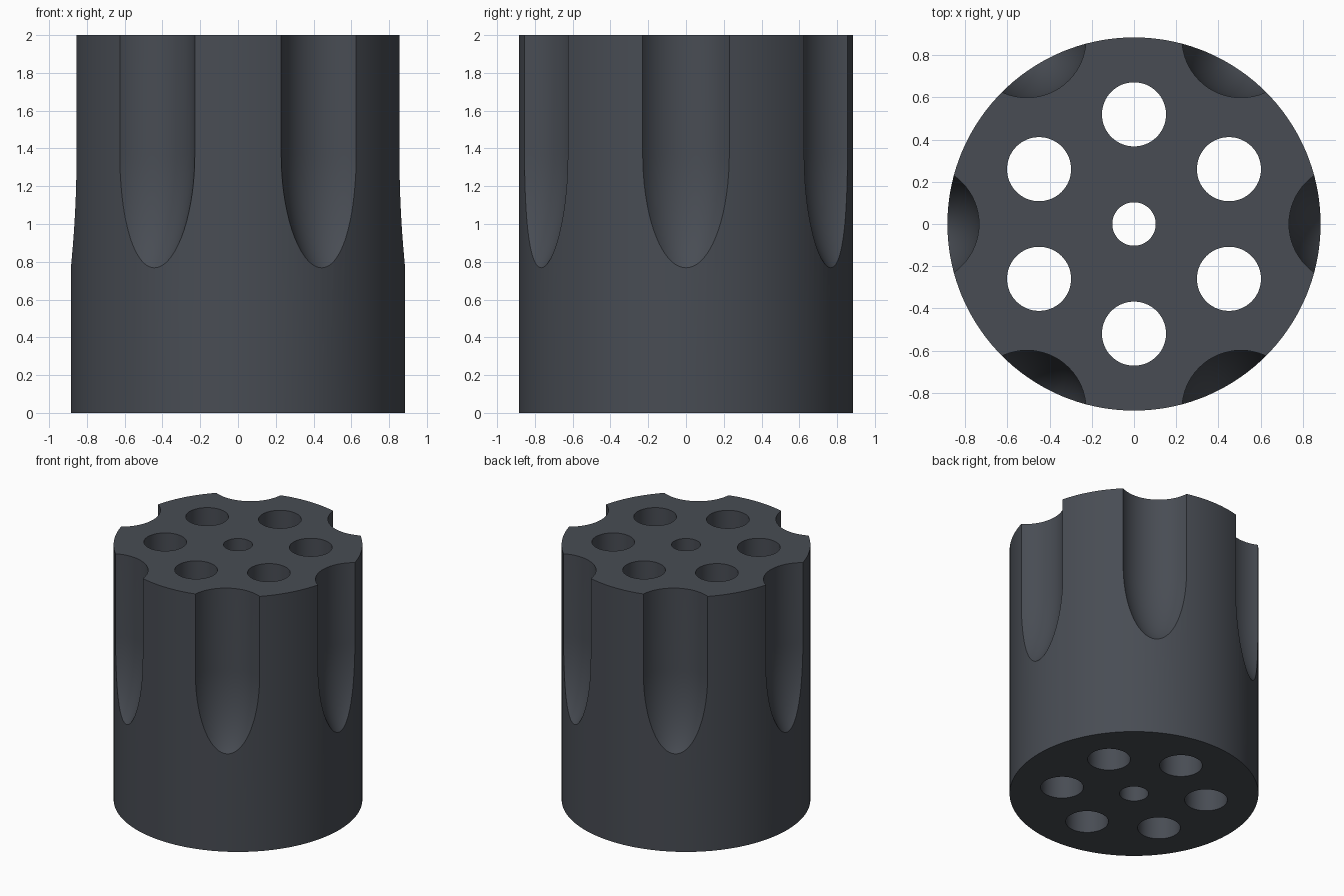
import bpy, bmesh, math

if "Cube" in bpy.data.objects:
    bpy.data.objects.remove(bpy.data.objects["Cube"])

R, H = 0.885, 2.0

steel = bpy.data.materials.new("dark blue grey steel")
steel.diffuse_color = (0.065, 0.073, 0.088, 1)
steel.use_nodes = True
steel.node_tree.nodes["Principled BSDF"].inputs["Base Color"].default_value = steel.diffuse_color


def lathe(name, profile, x=0.0, y=0.0, segs=64):
    """Closed solid turned from (radius, z) points; radius 0 makes a pole."""
    bm = bmesh.new()
    rings = []
    for r, z in profile:
        if r == 0:
            rings.append([bm.verts.new((x, y, z))] * segs)
        else:
            rings.append([bm.verts.new((x + r * math.cos(math.tau * i / segs),
                                        y + r * math.sin(math.tau * i / segs), z))
                          for i in range(segs)])
    for a, b in zip(rings, rings[1:]):
        for i in range(segs):
            j = (i + 1) % segs
            bm.faces.new(list(dict.fromkeys((a[i], a[j], b[j], b[i]))))
    if profile[0][0] > 0:
        bm.faces.new(rings[0][::-1])
    if profile[-1][0] > 0:
        bm.faces.new(rings[-1])
    bmesh.ops.recalc_face_normals(bm, faces=bm.faces)
    me = bpy.data.meshes.new(name)
    bm.to_mesh(me)
    bm.free()
    me.materials.append(steel)
    ob = bpy.data.objects.new(name, me)
    bpy.context.collection.objects.link(ob)
    return ob


def cut(body, cutter):
    bpy.context.view_layer.objects.active = body
    m = body.modifiers.new("cut", 'BOOLEAN')
    m.operation, m.solver, m.object = 'DIFFERENCE', 'EXACT', cutter
    bpy.ops.object.modifier_apply(modifier=m.name)
    bpy.data.objects.remove(cutter)


# Main drum
drum = lathe("fluted_drum", [(R, 0), (R, H)], segs=144)

# Centre pin hole
cut(drum, lathe("pin_hole_cutter", [(0.103, -0.1), (0.103, H + 0.1)]))

# Flute cutter: straight round bar with a long rounded lower end
FR, FD, Z0, C = 0.28, 1.015, 1.37, 0.68
flute = [(FR * math.sin(t), Z0 - C * math.cos(t))
         for t in (math.pi / 2 * k / 20 for k in range(21))]
flute[0] = (0, Z0 - C)
flute.append((FR, H + 0.1))

for k in range(6):
    # Bored chambers sit between the outer flutes
    a = math.radians(30 + 60 * k)
    cut(drum, lathe("chamber_cutter", [(0.152, -0.1), (0.152, H + 0.1)],
                    0.52 * math.cos(a), 0.52 * math.sin(a)))
    a = math.radians(60 * k)
    cut(drum, lathe("flute_cutter", flute, FD * math.cos(a), FD * math.sin(a)))

# Smooth walls, sharp rims
bpy.ops.object.select_all(action='DESELECT')
drum.select_set(True)
bpy.context.view_layer.objects.active = drum
bpy.ops.object.shade_smooth_by_angle(angle=math.radians(25))
